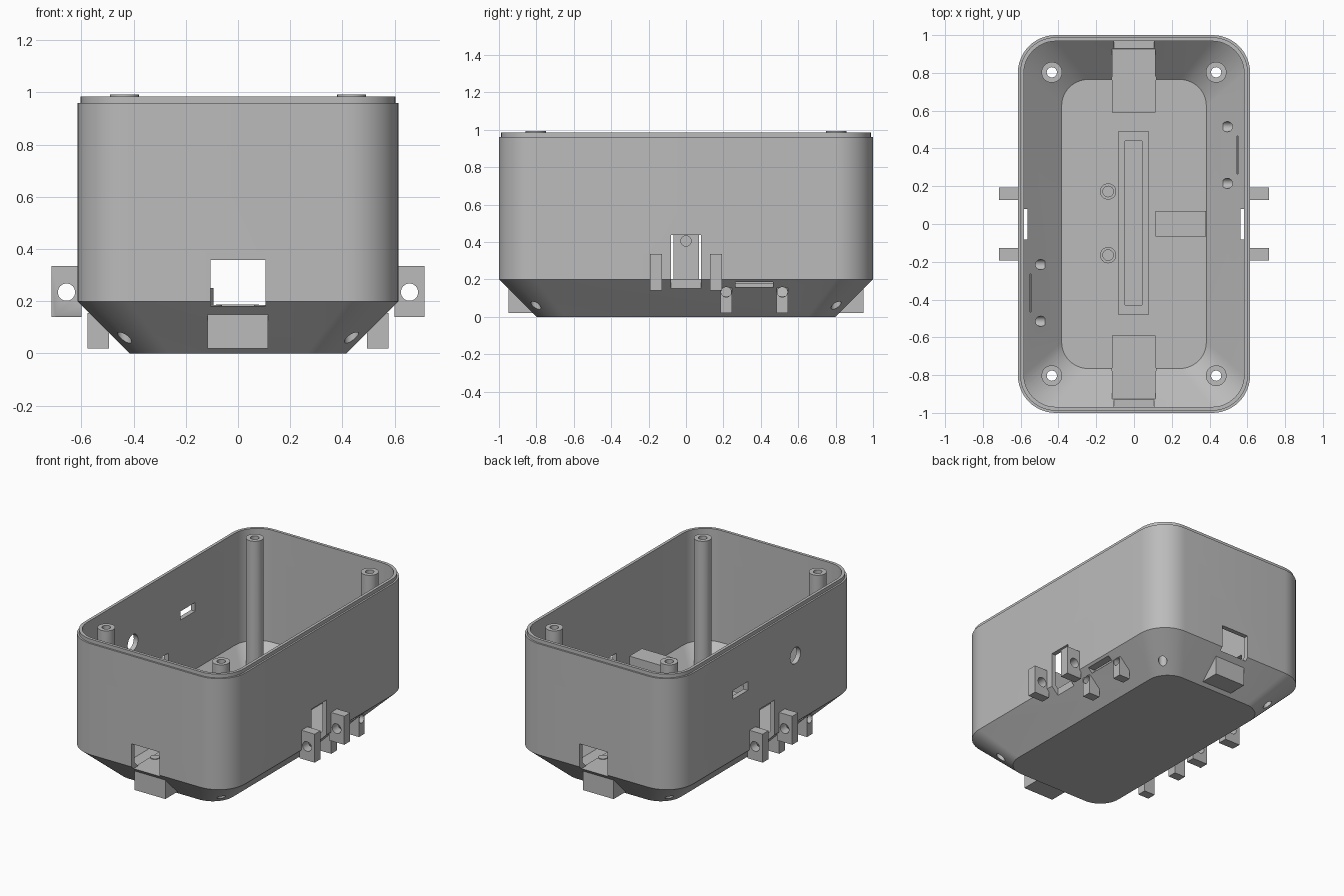
import bpy, bmesh, math
from mathutils import Matrix, Vector

cube = bpy.data.objects.get("Cube")
if cube:
    bpy.data.objects.remove(cube, do_unlink=True)

# Single grey plastic
grey = bpy.data.materials.new("grey_plastic")
grey.use_nodes = True
colour = (0.5, 0.5, 0.5, 1)
grey.diffuse_color = colour
grey.node_tree.nodes["Principled BSDF"].inputs["Base Color"].default_value = colour


def make(name, bm):
    bmesh.ops.recalc_face_normals(bm, faces=bm.faces[:])
    mesh = bpy.data.meshes.new(name)
    bm.to_mesh(mesh)
    bm.free()
    mesh.materials.append(grey)
    obj = bpy.data.objects.new(name, mesh)
    bpy.context.collection.objects.link(obj)
    return obj


def box(name, x, y, z):
    """Box from three (low, high) ranges, in any order."""
    bm = bmesh.new()
    ranges = (x, y, z)
    centre = Vector([(a + b) / 2 for a, b in ranges])
    size = [abs(b - a) for a, b in ranges]
    bmesh.ops.create_cube(bm, size=1, matrix=Matrix.Translation(centre) @ Matrix.Diagonal(size + [1]))
    return make(name, bm)


def rod(name, radius, start, end):
    """Cylinder between two points."""
    a, b = Vector(start), Vector(end)
    bm = bmesh.new()
    turn = (b - a).to_track_quat('Z', 'Y').to_matrix().to_4x4()
    bmesh.ops.create_cone(bm, cap_ends=True, segments=32, radius1=radius, radius2=radius,
                          depth=(b - a).length, matrix=Matrix.Translation((a + b) / 2) @ turn)
    return make(name, bm)


def loft(name, sections, steps=12):
    """Skin rounded rectangles given as (half width, half length, corner radius, z)."""
    bm = bmesh.new()
    rings = []
    for hx, hy, r, z in sections:
        ring = []
        for q, (sx, sy) in enumerate(((1, 1), (-1, 1), (-1, -1), (1, -1))):
            for i in range(steps + 1):
                a = (q + i / steps) * math.pi / 2
                ring.append(bm.verts.new((sx * (hx - r) + r * math.cos(a),
                                          sy * (hy - r) + r * math.sin(a), z)))
        rings.append(ring)
    for low, high in zip(rings, rings[1:]):
        for i in range(len(low)):
            j = (i + 1) % len(low)
            bm.faces.new((low[i], low[j], high[j], high[i]))
    bm.faces.new(rings[0])
    bm.faces.new(rings[-1])
    return make(name, bm)


def combine(target, tool, operation='DIFFERENCE'):
    mod = target.modifiers.new("combine", 'BOOLEAN')
    mod.operation = operation
    mod.solver = 'EXACT'
    mod.object = tool
    bpy.context.view_layer.objects.active = target
    bpy.ops.object.modifier_apply(modifier=mod.name)
    bpy.data.objects.remove(tool, do_unlink=True)


# Outer body with chamfered base and stepped rim
case = loft("case_shell", [(0.415, 0.80, 0.15, 0), (0.615, 1.0, 0.20, 0.20),
                           (0.615, 1.0, 0.20, 0.96), (0.603, 0.988, 0.188, 0.96),
                           (0.603, 0.988, 0.188, 0.985)])

# Hinge ears and lower lugs on both long sides
for s in (1, -1):
    for y in (-0.16, 0.16):
        combine(case, box("ear", (s * 0.6, s * 0.715), (y - 0.032, y + 0.032), (0.14, 0.335)), 'UNION')
    for y in (0.215, 0.515):
        combine(case, box("lug", (s * 0.495, s * 0.577), (s * y - 0.031, s * y + 0.031),
                          (0.02, 0.155)), 'UNION')

# Cavity, leaving the screw posts standing
cavity = loft("cavity", [(0.383, 0.765, 0.14, 0.027), (0.583, 0.968, 0.17, 0.218),
                         (0.583, 0.968, 0.17, 1.2)])
corners = [(sx * 0.435, sy * 0.803) for sx in (1, -1) for sy in (1, -1)]
for x, y in corners:
    combine(cavity, rod("post", 0.055, (x, y, -0.1), (x, y, 1.4)))
combine(case, cavity)

# Screw bores right through the posts
for x, y in corners:
    combine(case, rod("bore", 0.027, (x, y, -0.1), (x, y, 1.2)))

# Openings in the ends and sides, slots and cross holes
for s in (1, -1):
    combine(case, box("end_opening", (-0.105, 0.105), (s * 0.9, s * 1.1), (0.181, 0.358)))
    combine(case, box("side_opening", (s * 0.565, s * 0.8), (-0.081, 0.079), (0.145, 0.438)))
    combine(case, box("slot", (s * 0.545, s * 0.7), (s * 0.265, s * 0.465), (0.157, 0.187)))
    combine(case, rod("ear_hole", 0.033, (s * 0.657, -0.3, 0.235), (s * 0.657, 0.3, 0.235)))
    for y in (0.215, 0.515):
        combine(case, rod("lug_hole", 0.027, (s * 0.47, s * y, 0.132), (s * 0.7, s * y, 0.132)))

# Round port and narrow port in one long wall
combine(case, rod("round_port", 0.056, (-0.7, -0.305, 0.657), (-0.5, -0.305, 0.657)))
combine(case, box("narrow_port", (-0.7, -0.5), (0.21, 0.37), (0.615, 0.675)))
parts = [case]

# Raised collars on top of the posts
for x, y in corners:
    collar = rod("post_collar", 0.055, (x, y, 0.98), (x, y, 0.993))
    combine(collar, rod("bore", 0.027, (x, y, 0.9), (x, y, 1.1)))
    parts.append(collar)

# End blocks passing through the chamfer, with two pins each
for s in (1, -1):
    parts.append(box("end_block", (-0.117, 0.115), (s * 0.59, s * 0.95), (0.02, 0.18)))
    for x in (-0.09, 0.09):
        parts.append(rod("end_pin", 0.029, (x, s * 0.77, 0.1), (x, s * 0.77, 0.185)))

# Long slotted rail on the floor
rail = box("floor_rail", (-0.085, 0.08), (-0.48, 0.49), (0.01, 0.187))
combine(rail, box("rail_slot", (-0.048, 0.042), (-0.43, 0.44), (0.03, 0.3)))
parts.append(rail)

# Hollow floor bosses
for y in (-0.165, 0.172):
    boss = rod("floor_boss", 0.043, (-0.137, y, 0.01), (-0.137, y, 0.25))
    combine(boss, rod("boss_bore", 0.028, (-0.137, y, 0.04), (-0.137, y, 0.4)))
    parts.append(boss)

# Upright inner block behind the side opening
upright = box("inner_block", (0.115, 0.38), (-0.066, 0.07), (0.01, 0.53))
combine(upright, rod("block_hole", 0.028, (0.3, 0, 0.405), (0.5, 0, 0.405)))
parts.append(upright)

# Smooth shading with sharp edges kept
bpy.ops.object.select_all(action='DESELECT')
for part in parts:
    part.select_set(True)
bpy.context.view_layer.objects.active = case
bpy.ops.object.shade_smooth_by_angle(angle=math.radians(30))
